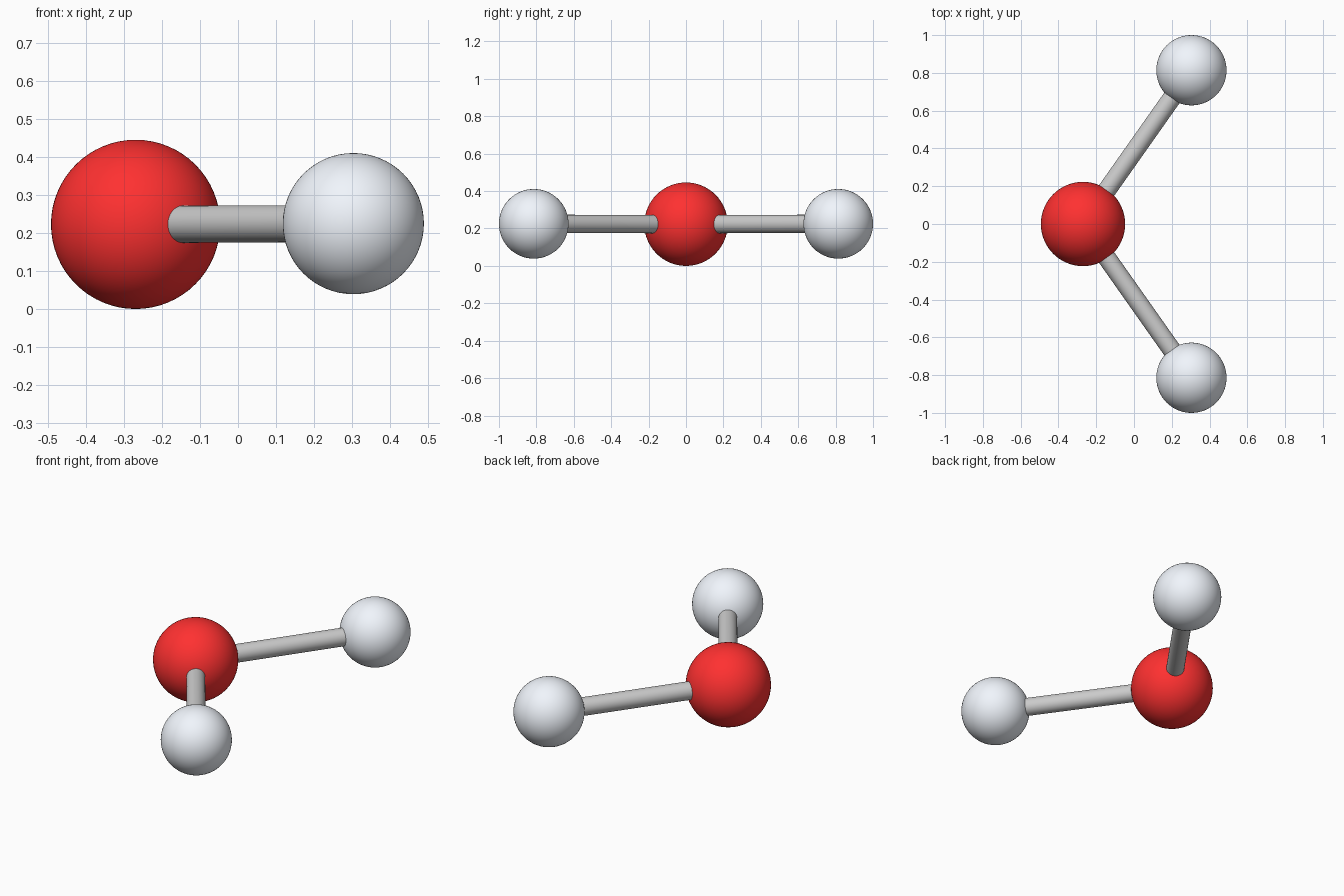
import bpy
import math
from mathutils import Vector

if "Cube" in bpy.data.objects:
    bpy.data.objects.remove(bpy.data.objects["Cube"])

Z = 0.223
OXYGEN = Vector((-0.27, 0, Z))


def material(name, colour):
    m = bpy.data.materials.new(name)
    m.diffuse_color = colour
    m.use_nodes = True
    m.node_tree.nodes["Principled BSDF"].inputs["Base Color"].default_value = m.diffuse_color
    return m


def atom(name, centre, radius, mat):
    bpy.ops.mesh.primitive_uv_sphere_add(segments=64, ring_count=32, radius=radius, location=centre)
    ob = bpy.context.object
    ob.name = name
    ob.data.materials.append(mat)
    bpy.ops.object.shade_smooth()


def bond(name, a, b, radius=0.049):
    d = b - a
    bpy.ops.mesh.primitive_cylinder_add(vertices=48, radius=radius, depth=d.length, location=(a + b) / 2)
    ob = bpy.context.object
    ob.name = name
    ob.rotation_euler = d.to_track_quat('Z', 'Y').to_euler()
    bpy.ops.object.shade_smooth_by_angle(angle=math.radians(30))


red = material("red", (1.0, 0.03, 0.03, 1))
white = material("pale_white", (0.88, 0.92, 0.98, 1))

# Large central atom
atom("oxygen_atom", OXYGEN, 0.223, red)

# Two small atoms, each joined to the centre by a rod
for side, sign in (("front", -1), ("back", 1)):
    h = Vector((0.304, sign * 0.814, Z + 0.002))
    atom(f"hydrogen_atom_{side}", h, 0.186, white)
    bond(f"bond_{side}", OXYGEN, h)
